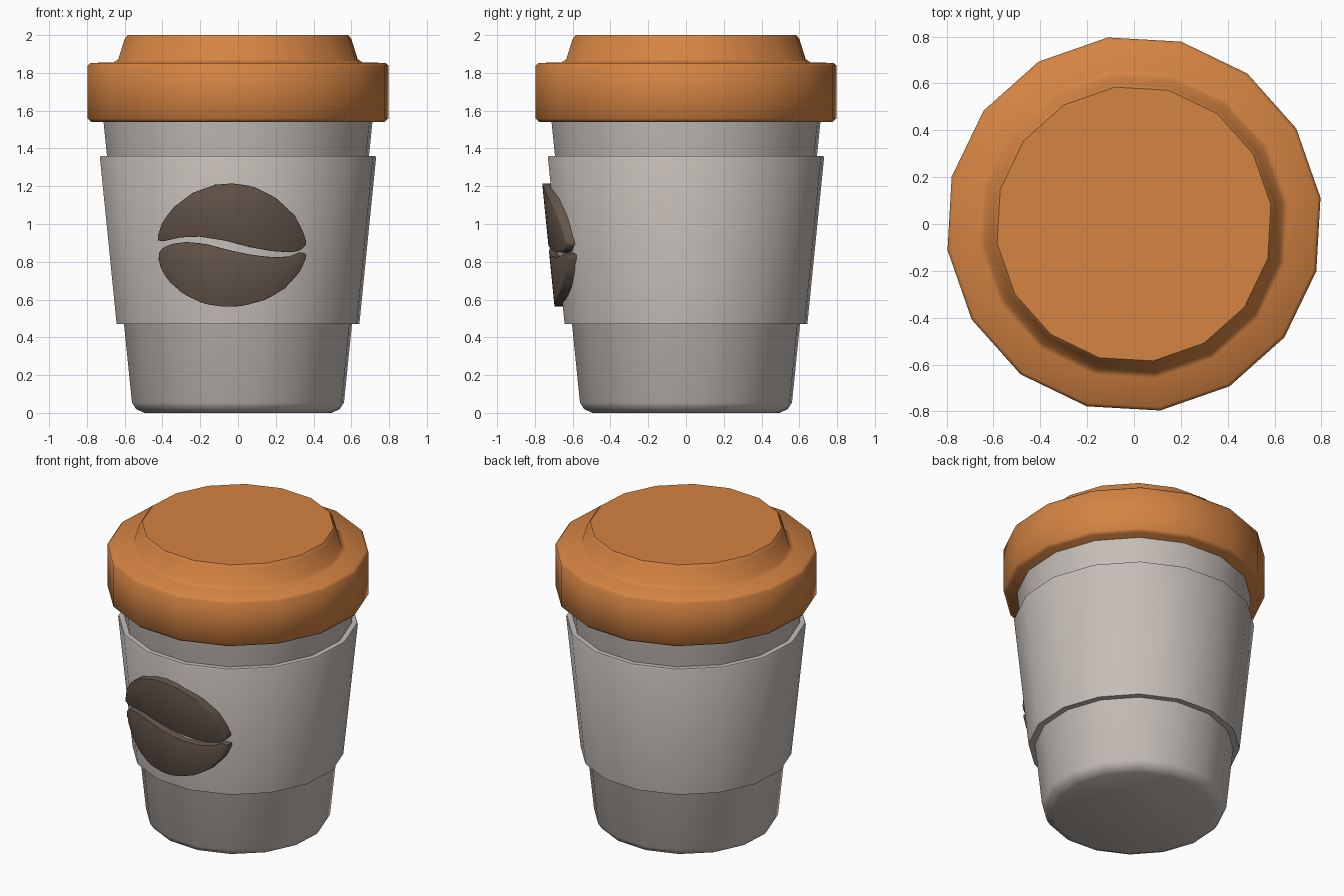
import bpy, bmesh, math

if "Cube" in bpy.data.objects:
    bpy.data.objects.remove(bpy.data.objects["Cube"])

SIDES, TURN = 16, math.radians(8)


def material(name, col):
    m = bpy.data.materials.new(name)
    m.diffuse_color = (*col, 1)
    m.use_nodes = True
    m.node_tree.nodes["Principled BSDF"].inputs["Base Color"].default_value = m.diffuse_color
    return m


orange = material("lid orange", (0.66, 0.23, 0.055))
grey = material("cup warm grey", (0.56, 0.515, 0.48))
brown = material("bean brown", (0.125, 0.09, 0.068))


def finish(bm, name, mat, angle):
    bmesh.ops.recalc_face_normals(bm, faces=bm.faces)
    me = bpy.data.meshes.new(name)
    bm.to_mesh(me)
    bm.free()
    me.materials.append(mat)
    ob = bpy.data.objects.new(name, me)
    bpy.context.collection.objects.link(ob)
    bpy.ops.object.select_all(action='DESELECT')
    ob.select_set(True)
    bpy.context.view_layer.objects.active = ob
    bpy.ops.object.shade_smooth_by_angle(angle=math.radians(angle))
    return ob


def lathe(name, profile, mat, closed=False):
    """Revolve (radius, z) points; cap the ends, or join them as a loop."""
    bm = bmesh.new()
    rings = []
    for r, z in profile:
        angs = [TURN + 2 * math.pi * i / SIDES for i in range(SIDES)]
        rings.append([bm.verts.new((r * math.cos(a), r * math.sin(a), z)) for a in angs])
    pairs = list(zip(rings, rings[1:]))
    if closed:
        pairs.append((rings[-1], rings[0]))
    else:
        bm.faces.new(rings[0])
        bm.faces.new(rings[-1])
    for a, b in pairs:
        for i in range(SIDES):
            j = (i + 1) % SIDES
            bm.faces.new((a[i], a[j], b[j], b[i]))
    return finish(bm, name, mat, 50)


# Cup, sleeve and lid
lathe("cup_body", [(0.50, 0), (0.545, 0.02), (0.567, 0.055), (0.725, 1.6)], grey)
lathe("cup_sleeve", [(0.60, 0.47), (0.649, 0.47), (0.738, 1.35), (0.734, 1.36),
                     (0.69, 1.36)], grey, closed=True)
lathe("lid", [(0.785, 1.54), (0.804, 1.558), (0.804, 1.838), (0.79, 1.853),
              (0.665, 1.855), (0.64, 1.872), (0.606, 1.98), (0.59, 2.0)], orange)


def interp(pts, x):
    for (x0, z0), (x1, z1) in zip(pts, pts[1:]):
        if x <= x1:
            return z0 + (z1 - z0) * (x - x0) / (x1 - x0)
    return pts[-1][1]


def bean_half(name, top, bottom, n=28):
    """Strip between two outline curves, wrapped round the sleeve."""
    bm = bmesh.new()
    x0, x1 = top[0][0], top[-1][0]
    cols = []
    for i in range(n + 1):
        x = (x0 + x1) / 2 - (x1 - x0) / 2 * math.cos(math.pi * i / n)
        col = []
        for off in (0.042, -0.03):
            for z in (interp(top, x), interp(bottom, x)):
                r = 0.645 + (z - 0.47) * 0.1 + off
                col.append(bm.verts.new((x, -math.sqrt(r * r - x * x), z)))
        cols.append([col[k] for k in (0, 1, 3, 2)])
    for a, b in zip(cols, cols[1:]):
        for k in range(4):
            m = (k + 1) % 4
            bm.faces.new((a[k], a[m], b[m], b[k]))
    bm.faces.new(cols[0])
    bm.faces.new(cols[-1])
    # Soften the front rim
    bm.normal_update()
    rim = [e for a, b in zip(cols, cols[1:]) for k in (0, 1)
           for e in [bm.edges.get((a[k], b[k]))]]
    rim += [bm.edges.get((c[0], c[1])) for c in (cols[0], cols[-1])]
    bmesh.ops.bevel(bm, geom=rim, offset=0.014, segments=2, profile=0.5,
                    affect='EDGES', clamp_overlap=True)
    return finish(bm, name, brown, 40)


# Coffee bean emblem: two halves with an S-shaped gap
bean_half("bean_upper",
          [(-0.425, 0.935), (-0.40, 1.01), (-0.34, 1.09), (-0.24, 1.165), (-0.12, 1.208),
           (-0.03, 1.215), (0.08, 1.20), (0.20, 1.14), (0.30, 1.045), (0.345, 0.96),
           (0.36, 0.91)],
          [(-0.425, 0.915), (-0.40, 0.908), (-0.30, 0.93), (-0.20, 0.933), (-0.07, 0.912),
           (0.06, 0.878), (0.18, 0.856), (0.28, 0.85), (0.33, 0.86), (0.36, 0.89)])
bean_half("bean_lower",
          [(-0.42, 0.845), (-0.40, 0.872), (-0.35, 0.895), (-0.27, 0.905), (-0.17, 0.895),
           (-0.05, 0.862), (0.08, 0.835), (0.20, 0.823), (0.28, 0.83), (0.33, 0.853),
           (0.36, 0.84)],
          [(-0.42, 0.82), (-0.41, 0.77), (-0.37, 0.70), (-0.29, 0.63), (-0.18, 0.577),
           (-0.06, 0.56), (0.03, 0.567), (0.15, 0.60), (0.25, 0.66), (0.33, 0.75),
           (0.36, 0.82)])
